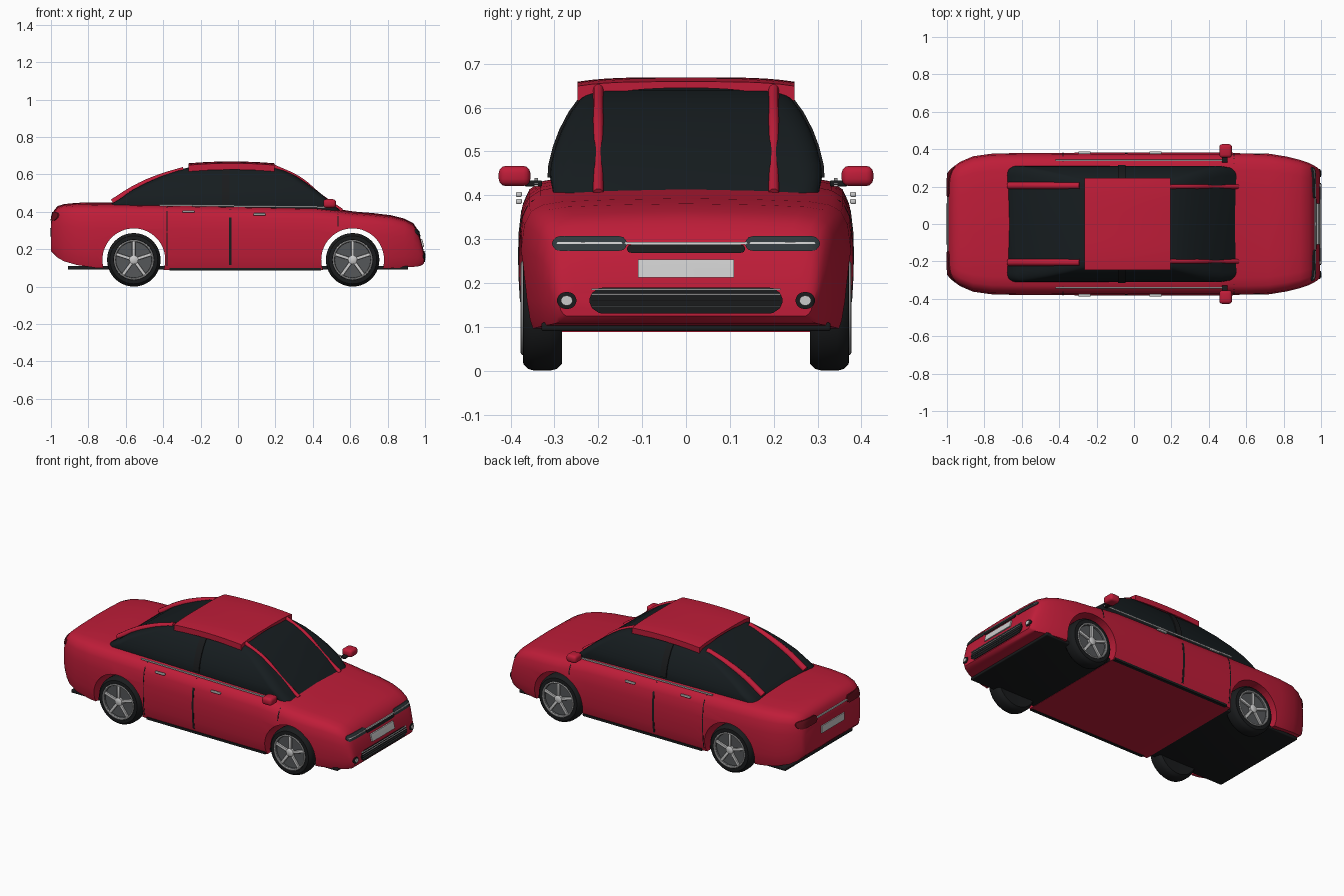
import bpy, bmesh, math
from mathutils import Vector
from mathutils.bvhtree import BVHTree

if "Cube" in bpy.data.objects:
    bpy.data.objects.remove(bpy.data.objects["Cube"])


def mat(name, r, g, b):
    m = bpy.data.materials.new(name)
    m.diffuse_color = (r, g, b, 1)
    m.use_nodes = True
    m.node_tree.nodes["Principled BSDF"].inputs["Base Color"].default_value = m.diffuse_color
    return m


RED = mat("red_paint", .52, .012, .04)
GLASS = mat("dark_glass", .008, .012, .014)
BLACK = mat("black_trim", .01, .011, .012)
LAMP = mat("smoked_lamp", .03, .04, .045)
TAIL = mat("tail_red", .14, .005, .012)
GREY = mat("dark_grey", .09, .095, .1)
CHROME = mat("chrome", .55, .56, .57)


def finish(ob, m, angle=35):
    ob.data.materials.clear()
    ob.data.materials.append(m)
    bpy.ops.object.select_all(action='DESELECT')
    ob.select_set(True)
    bpy.context.view_layer.objects.active = ob
    bpy.ops.object.shade_smooth_by_angle(angle=math.radians(angle))
    return ob


def to_object(name, bm, m, angle=35):
    bmesh.ops.recalc_face_normals(bm, faces=bm.faces[:])
    me = bpy.data.meshes.new(name)
    bm.to_mesh(me)
    bm.free()
    ob = bpy.data.objects.new(name, me)
    bpy.context.collection.objects.link(ob)
    return finish(ob, m, angle)


def loft(name, rings, m, angle=35):
    bm = bmesh.new()
    vs = [[bm.verts.new(p) for p in r] for r in rings]
    n = len(vs[0])
    for a, b in zip(vs, vs[1:]):
        for i in range(n):
            bm.faces.new((a[i], a[(i + 1) % n], b[(i + 1) % n], b[i]))
    bm.faces.new(vs[0])
    bm.faces.new(vs[-1])
    return to_object(name, bm, m, angle)


def lathe(name, prof, cx, cz, s, m, n=40):
    # revolve (radius, y) pairs about a wheel axle
    return loft(name, [[(cx + r * math.cos(2 * math.pi * k / n), s * y,
                         cz + r * math.sin(2 * math.pi * k / n)) for k in range(n)]
                       for r, y in prof], m)


def box(name, c, size, m, bevel=0, rot_y=0):
    bpy.ops.mesh.primitive_cube_add(size=1, location=c)
    ob = bpy.context.object
    ob.name = name
    ob.scale = size
    bpy.ops.object.transform_apply(location=False, rotation=False)
    ob.rotation_euler.y = rot_y
    if bevel:
        b = ob.modifiers.new("bevel", 'BEVEL')
        b.width, b.segments = bevel, 3
        bpy.ops.object.modifier_apply(modifier="bevel")
    return finish(ob, m)


def tube(name, pts, r, m):
    cu = bpy.data.curves.new(name, 'CURVE')
    cu.dimensions, cu.bevel_depth, cu.bevel_resolution, cu.use_fill_caps = '3D', r, 3, True
    sp = cu.splines.new('BEZIER')
    sp.bezier_points.add(len(pts) - 1)
    for b, p in zip(sp.bezier_points, pts):
        b.co = p
        b.handle_left_type = b.handle_right_type = 'AUTO'
    cu.materials.append(m)
    ob = bpy.data.objects.new(name, cu)
    bpy.context.collection.objects.link(ob)


# body: stations of (x, half width, top z, bottom z)
STATIONS = [(-1.0, .27, .34, .19), (-.987, .287, .40, .175), (-.965, .307, .427, .155),
            (-.93, .332, .438, .135), (-.86, .362, .445, .115), (-.76, .376, .446, .1),
            (-.6, .38, .445, .092), (-.3, .381, .44, .088), (.1, .381, .432, .088),
            (.42, .381, .425, .088), (.53, .381, .412, .088), (.62, .38, .398, .09),
            (.72, .376, .39, .093), (.82, .36, .378, .098), (.89, .342, .36, .102),
            (.936, .326, .337, .105), (.963, .312, .297, .108), (.98, .302, .24, .112),
            (.995, .288, .18, .125)]
SECTION = [(.45, 1), (.75, .985), (.87, .96), (.94, .91), (.98, .81), (1, .62),
           (1, .42), (.99, .22), (.97, .07), (.95, 0)]
rings = []
for x, w, t, b in STATIONS:
    side = [(x, w * u, b + (t - b) * v) for u, v in SECTION]
    rings.append([(x, 0, t + .003)] + side + [(x, 0, b)] + [(x, -y, z) for _, y, z in reversed(side)])
body = loft("body", rings, RED, 50)
surface = BVHTree.FromObject(body, bpy.context.evaluated_depsgraph_get())

# wheel arches cut right through
WHEELS, WZ = (-.557, .613), .143
for wx in WHEELS:
    bpy.ops.mesh.primitive_cylinder_add(vertices=64, radius=.168, depth=1,
                                        location=(wx, 0, WZ), rotation=(math.pi / 2, 0, 0))
    cut = bpy.context.object
    cut.hide_render = True
    bo = body.modifiers.new("arch", 'BOOLEAN')
    bo.operation, bo.object, bo.solver = 'DIFFERENCE', cut, 'EXACT'
    bpy.context.view_layer.objects.active = body
    bpy.ops.object.modifier_apply(modifier="arch")
    bpy.data.objects.remove(cut)
finish(body, RED, 40)


def patch(name, axis, s, cu, cz, w, h, m, lift=.004, rounded=True, n=14):
    # thin panel draped over the body, seen along the x or y axis
    bm = bmesh.new()
    cols = []
    for i in range(n + 1):
        u = -math.cos(math.pi * i / n) * w / 2
        e = max(0, abs(u) - (w / 2 - min(w, h) / 2)) / (min(w, h) / 2)
        hh = h / 2 * (max(.15, math.sqrt(max(0, 1 - e * e))) if rounded else 1)
        col = []
        for j in range(7):
            z = cz + (j / 3 - 1) * hh
            o, d = ((2 * s, cu + u, z), (-s, 0, 0)) if axis == 'x' else ((cu + u, 2 * s, z), (0, -s, 0))
            hit = surface.ray_cast(Vector(o), Vector(d))[0]
            p = hit if hit else Vector(o) * .48
            base = Vector(d) * .01
            col.append((bm.verts.new(p - Vector(d) * lift), bm.verts.new(p + base)))
        cols.append([c[0] for c in col] + [c[1] for c in reversed(col)])
    k = len(cols[0])
    for a, b in zip(cols, cols[1:]):
        for i in range(k):
            bm.faces.new((a[i], a[(i + 1) % k], b[(i + 1) % k], b[i]))
    bm.faces.new(cols[0])
    bm.faces.new(cols[-1])
    to_object(name, bm, m)


# glasshouse: layers of (z, rear x, front x, half width)
LAYERS = [(.39, -.70, .565, .30), (.44, -.68, .51, .31), (.47, -.63, .475, .308), (.51, -.575, .425, .298),
          (.55, -.50, .37, .283), (.59, -.41, .31, .262), (.62, -.33, .25, .24),
          (.64, -.25, .19, .215), (.65, -.12, .08, .15)]
rings = []
for z, x0, x1, w in LAYERS:
    ring, r = [], .05
    for q, (cx, cy) in enumerate([(x1 - r, w - r), (x0 + r, w - r), (x0 + r, r - w), (x1 - r, r - w)]):
        for k in range(6):
            a = (q + k / 5) * math.pi / 2
            ring.append((cx + r * math.cos(a), cy + r * math.sin(a), z))
    rings.append(ring)
loft("glasshouse", rings, GLASS, 60)

# roof panel, gently crowned
rings = []
for i in range(13):
    x = -.265 + .46 * i / 12
    top = [(x, .247 * j / 8, .669 - .010 * ((x + .035) / .23) ** 2 - .010 * abs(j / 8) ** 4)
           for j in range(-8, 9)]
    rings.append(top + [(x, y, z - .014 - .02 * (y / .247) ** 2) for _, y, z in reversed(top)])
loft("roof", rings, RED)

for s in (-1, 1):
    # pillars
    tube("front_pillar", [(.19, s * .2, .642), (.33, s * .2, .575), (.44, s * .2, .485), (.555, s * .2, .405)], .012, RED)
    tube("rear_pillar", [(-.29, s * .205, .622), (-.42, s * .205, .582), (-.54, s * .205, .53), (-.67, s * .205, .45)], .019, RED)
    loft("centre_pillar", [[(-.065 + dx, s * (y + dy), z) for dx, dy in ((-.02, -.02), (.02, -.02), (.02, .006), (-.02, .006))]
                           for z, _, _, y in LAYERS[1:8]], BLACK)
    # belt trim, doors, handles, sill
    box("belt_trim", (.04, s * .342, .43), (.92, .008, .008), CHROME, rot_y=.012)
    patch("centre_door_gap", 'y', s, -.042, .265, .012, .30, BLACK, .002, False, 2)
    for gx, zc, h in ((-.38, .36, .13), (.535, .36, .08), (-.38, .2, .18)):
        patch("door_gap", 'y', s, gx, zc, .005, h, BLACK, .0015, False, 2)
    for hx, hz in ((-.265, .402), (.115, .386)):
        box("door_handle", (hx, s * .381, hz), (.066, .014, .012), CHROME, .004)
    box("sill", (.04, s * .36, .093), (.81, .02, .014), BLACK)
    # door mirrors
    box("mirror", (.49, s * .391, .444), (.068, .072, .046), RED, .016)
    box("mirror_arm", (.485, s * .348, .427), (.03, .04, .014), BLACK, .004)
    # lamps
    patch("headlight", 'x', 1, s * .22, .29, .17, .034, LAMP)
    patch("headlight_strip", 'x', 1, s * .22, .291, .15, .004, CHROME, .007)
    patch("fog_lamp_surround", 'x', 1, s * .272, .16, .044, .038, BLACK)
    patch("fog_lamp", 'x', 1, s * .272, .16, .026, .022, CHROME, .008)
    patch("tail_light", 'x', -1, s * .225, .375, .16, .045, TAIL, .006)
    # wheels
    for wx in WHEELS:
        lathe("tyre", [(.09, .286), (.128, .283), (.139, .295), (.143, .31), (.143, .345), (.139, .36),
                       (.128, .371), (.108, .372), (.104, .355)], wx, WZ, s, BLACK)
        lathe("rim", [(.104, .352), (.107, .374), (.1, .376), (.096, .36), (.03, .358)], wx, WZ, s, GREY)
        bpy.ops.mesh.primitive_torus_add(major_segments=40, minor_segments=8, major_radius=.102, minor_radius=.005,
                                         location=(wx, s * .372, WZ), rotation=(math.pi / 2, 0, 0))
        bpy.context.object.name = "rim_edge"
        finish(bpy.context.object, CHROME)
        lathe("hub", [(.024, .355), (.024, .372), (.016, .377)], wx, WZ, s, CHROME, 20)
        for k in range(5):
            a = math.pi / 2 + k * 2 * math.pi / 5
            box("spoke", (wx + .06 * math.cos(a), s * .366, WZ + .06 * math.sin(a)),
                (.086, .012, .017), CHROME, .003, -a)

# nose
patch("upper_grille", 'x', 1, 0, .278, .27, .02, BLACK)
patch("nose_strip", 'x', 1, 0, .291, .28, .006, CHROME, .007)
patch("front_plate", 'x', 1, 0, .233, .22, .042, CHROME, .008, False)
patch("lower_grille", 'x', 1, 0, .16, .44, .06, BLACK)
for z in (.147, .16, .174, .186):
    patch("grille_bar", 'x', 1, 0, z, .43, .003, CHROME if z > .17 else GREY, .008, False)

# tail
patch("rear_strip", 'x', -1, 0, .375, .30, .008, CHROME, .006)
patch("rear_plate", 'x', -1, 0, .29, .22, .045, CHROME, .006, False)

# underbody trays, with lips at nose and tail
box("front_tray", (.675, 0, .1), (.47, .66, .02), BLACK, .006)
box("rear_tray", (-.645, 0, .1), (.53, .66, .02), BLACK, .006)
